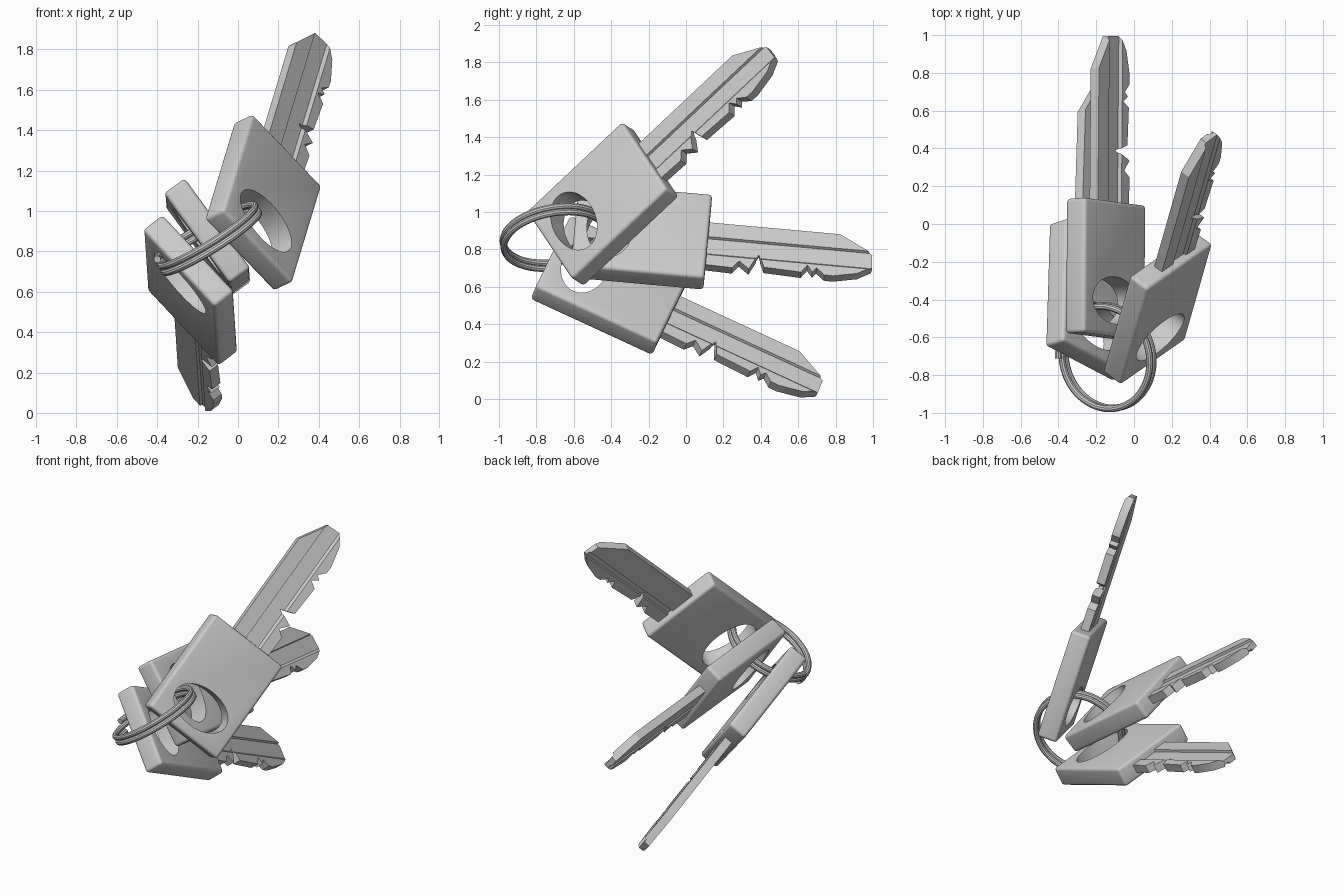
import bpy, bmesh, math
from mathutils import Vector, Matrix

if "Cube" in bpy.data.objects:
    bpy.data.objects.remove(bpy.data.objects["Cube"])


def prism(name, points, push):
    """Solid made by extruding a flat outline along a vector."""
    bm = bmesh.new()
    face = bm.faces.new([bm.verts.new(p) for p in points])
    res = bmesh.ops.extrude_face_region(bm, geom=[face])
    new = [g for g in res["geom"] if isinstance(g, bmesh.types.BMVert)]
    bmesh.ops.translate(bm, verts=new, vec=push)
    bmesh.ops.recalc_face_normals(bm, faces=bm.faces)
    me = bpy.data.meshes.new(name)
    bm.to_mesh(me)
    bm.free()
    ob = bpy.data.objects.new(name, me)
    bpy.context.collection.objects.link(ob)
    return ob


def select(ob):
    bpy.ops.object.select_all(action='DESELECT')
    ob.select_set(True)
    bpy.context.view_layer.objects.active = ob


def boolean(ob, cutter, op):
    m = ob.modifiers.new("cut", 'BOOLEAN')
    m.object, m.operation, m.solver = cutter, op, 'EXACT'


def finish(ob, cutter=None):
    """Apply modifiers, shade, drop the cutter."""
    select(ob)
    bpy.ops.object.convert(target='MESH')
    bpy.ops.object.shade_smooth_by_angle(angle=math.radians(30))
    if cutter:
        bpy.data.objects.remove(cutter)


# Key head: rounded slab with an oval hole (x = length, y = width, z = thickness)
L, W, T = 0.358, 0.277, 0.064
head = prism("key_head", [(-L, -W, -T), (L, -W, -T), (L, W, -T), (-L, W, -T)], (0, 0, 2 * T))
bev = head.modifiers.new("round", 'BEVEL')
bev.width, bev.segments = 0.02, 4
ring_pts = [(-0.168 + 0.125 * math.cos(a), 0.2 * math.sin(a), -0.2)
            for a in (i * math.tau / 48 for i in range(48))]
hole = prism("hole_cutter", ring_pts, (0, 0, 0.4))
hole.hide_render = True
boolean(head, hole, 'DIFFERENCE')
finish(head, hole)

# Key blade: toothed outline intersected with a grooved cross-section
outline = [(0.30, -0.112), (1.06, -0.112), (1.24, -0.005), (1.245, 0.085), (1.17, 0.135),
           (1.04, 0.166), (0.994, 0.164), (0.95, 0.123), (0.93, 0.152), (0.90, 0.11),
           (0.87, 0.16), (0.67, 0.15), (0.636, 0.06), (0.59, 0.17), (0.535, 0.123),
           (0.50, 0.172), (0.30, 0.165)]
section = [(-0.2, -0.027), (-0.075, -0.027), (-0.018, -0.027), (-0.014, -0.012), (0.085, -0.012),
           (0.10, -0.027), (0.2, -0.027), (0.2, 0.027), (0.09, 0.027), (0.085, 0.014),
           (0.055, 0.014), (0.05, 0.027), (-0.2, 0.027)]
blade = prism("key_blade", [(s, w, -0.1) for s, w in outline], (0, 0, 0.2))
bar = prism("section_cutter", [(0.2, w, t) for w, t in section], (1.2, 0, 0))
bar.hide_render = True
boolean(blade, bar, 'INTERSECT')
finish(blade, bar)

# Three keys fanned out: centre of head, blade direction, teeth direction
poses = {
    "upper": ((0.125, -0.445, 1.042), (0.203, 0.713, 0.671), (0.623, 0.434, -0.651)),
    "middle": ((-0.15, -0.24, 0.87), (0.008, 0.995, -0.09), (0.59, -0.073, -0.81)),
    "lower": ((-0.235, -0.40, 0.607), (0.028, 0.908, -0.419), (0.643, -0.337, -0.687)),
}
for label, (c, u, v) in poses.items():
    u = Vector(u).normalized()
    v = Vector(v)
    v = (v - u * v.dot(u)).normalized()
    mat = Matrix((u, v, u.cross(v))).transposed().to_4x4()
    mat.translation = c
    for part in (head, blade):
        ob = part.copy()
        ob.name = f"{label}_{part.name}"
        bpy.context.collection.objects.link(ob)
        ob.matrix_world = mat
for part in (head, blade):
    bpy.data.objects.remove(part)

# Split ring: two-turn coil of round wire
centre = Vector((-0.145, -0.705, 0.87))
d1 = Vector((0.86, 0, 0.51)).normalized()
d2 = Vector((-0.07, 0.99, 0.12)).normalized()
axis = d1.cross(d2).normalized()
cu = bpy.data.curves.new("split_ring", 'CURVE')
cu.dimensions = '3D'
cu.bevel_depth, cu.bevel_resolution, cu.use_fill_caps = 0.018, 3, True
n = 128
sp = cu.splines.new('POLY')
sp.points.add(n)
for i in range(n + 1):
    a = math.pi + 2 * math.tau * i / n
    p = centre + (d1 * math.cos(a) + d2 * math.sin(a)) * 0.275 + axis * 0.036 * (2 * i / n - 1)
    sp.points[i].co = (*p, 1)
ring = bpy.data.objects.new("split_ring", cu)
bpy.context.collection.objects.link(ring)
finish(ring)
